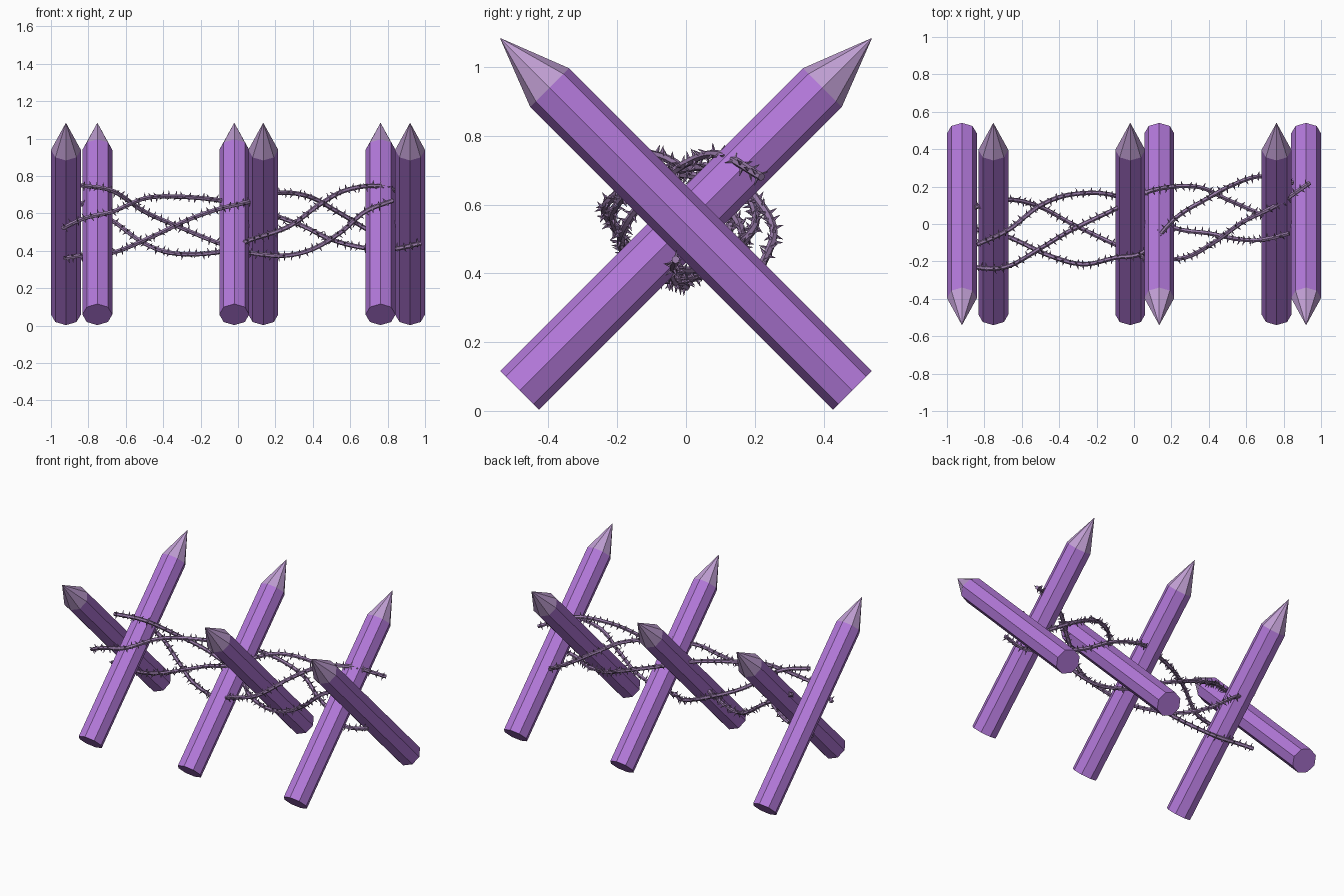
import bpy, bmesh, math, random
from mathutils import Vector, Matrix

if "Cube" in bpy.data.objects:
    bpy.data.objects.remove(bpy.data.objects["Cube"])

random.seed(4)


def material(name, color):
    m = bpy.data.materials.new(name)
    m.diffuse_color = (*color, 1)
    m.use_nodes = True
    m.node_tree.nodes["Principled BSDF"].inputs["Base Color"].default_value = m.diffuse_color
    return m


WOOD = material("purple_wood", (0.45, 0.19, 0.70))
TIP = material("pale_cut_wood", (0.52, 0.34, 0.64))
WIRE = material("dull_wire", (0.32, 0.20, 0.40))


def new_object(name, bm, mats):
    bmesh.ops.recalc_face_normals(bm, faces=bm.faces[:])
    mesh = bpy.data.meshes.new(name)
    bm.to_mesh(mesh)
    bm.free()
    for m in mats:
        mesh.materials.append(m)
    ob = bpy.data.objects.new(name, mesh)
    bpy.context.collection.objects.link(ob)
    return ob


def stake(name, x, side):
    """Octagonal stake leaning 45 degrees, pointed end on the given y side."""
    bm = bmesh.new()
    axis = Vector((0, side, 1)).normalized()
    across = Vector((0, -side, 1)).normalized()
    foot = Vector((x, -side * 0.484, 0.0595))
    rings = []
    for t in (0, 1.245):
        rings.append([bm.verts.new(foot + axis * t
                                   + Vector((0.08, 0, 0)) * math.cos(a * math.pi / 4)
                                   + across * 0.08 * math.sin(a * math.pi / 4))
                      for a in range(8)])
    point = bm.verts.new(foot + axis * 1.45)
    bm.faces.new(rings[0])
    for i in range(8):
        j = (i + 1) % 8
        bm.faces.new((rings[0][i], rings[0][j], rings[1][j], rings[1][i]))
        bm.faces.new((rings[1][i], rings[1][j], point)).material_index = 1
    return new_object(name, bm, [WOOD, TIP])


# Three crossed pairs of stakes
for label, x_front, x_back in (("left", -0.92, -0.752),
                               ("middle", 0.135, -0.02),
                               ("right", 0.92, 0.762)):
    stake(label + "_stake_pointing_front", x_front, -1)
    stake(label + "_stake_pointing_back", x_back, 1)


def smooth_path(pts, step=0.02):
    """Catmull-Rom path through the points."""
    p = [Vector(q) for q in pts]
    p = [2 * p[0] - p[1]] + p + [2 * p[-1] - p[-2]]
    out = []
    for a, b, c, d in zip(p, p[1:], p[2:], p[3:]):
        n = max(2, round((c - b).length / step))
        for i in range(n):
            t = i / n
            out.append(0.5 * (2 * b + (c - a) * t + (2 * a - 5 * b + 4 * c - d) * t * t
                              + (3 * b - a - 3 * c + d) * t ** 3))
    return out + [p[-2]]


def barbed_wire(name, pts):
    path = smooth_path(pts)
    # Wire tube
    cu = bpy.data.curves.new(name, 'CURVE')
    cu.dimensions = '3D'
    cu.bevel_depth = 0.012
    cu.bevel_resolution = 1
    cu.use_fill_caps = True
    sp = cu.splines.new('POLY')
    sp.points.add(len(path) - 1)
    for q, v in zip(sp.points, path):
        q.co = (*v, 1)
    cu.materials.append(WIRE)
    tube = bpy.data.objects.new(name, cu)
    bpy.context.collection.objects.link(tube)
    bpy.ops.object.select_all(action='DESELECT')
    tube.select_set(True)
    bpy.context.view_layer.objects.active = tube
    bpy.ops.object.convert(target='MESH')
    bpy.ops.object.shade_smooth_by_angle()
    # Barbs: small spikes radiating around the wire
    bm = bmesh.new()
    for i in range(1, len(path) - 1, 2):
        along = (path[i + 1] - path[i - 1]).normalized()
        side = along.orthogonal().normalized()
        spin = random.uniform(0, math.tau)
        for k in range(3):
            d = Matrix.Rotation(spin + k * math.tau / 3, 3, along) @ side
            d = (d + along * random.uniform(-0.35, 0.35)).normalized()
            rot = d.to_track_quat('Z', 'Y').to_matrix().to_4x4()
            bmesh.ops.create_cone(bm, cap_ends=True, segments=5, radius1=0.007,
                                  radius2=0.0005, depth=0.027,
                                  matrix=Matrix.Translation(path[i] + d * 0.019) @ rot)
    new_object(name + "_barbs", bm, [WIRE])


# Four strands winding around the crossings
barbed_wire("wire_upper", [(-0.84, -0.11, 0.75), (-0.67, -0.03, 0.72), (-0.5, 0.1, 0.61),
                           (-0.32, 0.16, 0.53), (-0.1, 0.15, 0.44), (0.07, 0.03, 0.39),
                           (0.25, -0.03, 0.375), (0.4, -0.05, 0.41), (0.55, -0.08, 0.5),
                           (0.68, -0.085, 0.61), (0.83, -0.05, 0.67)])
barbed_wire("wire_front", [(-0.94, -0.2, 0.52), (-0.82, -0.235, 0.575), (-0.67, -0.225, 0.61),
                           (-0.5, -0.13, 0.68), (-0.33, -0.03, 0.69), (-0.1, 0.08, 0.67),
                           (0.1, 0.18, 0.62), (0.33, 0.2, 0.54), (0.5, 0.13, 0.46),
                           (0.68, 0.05, 0.415), (0.83, -0.03, 0.41), (0.98, -0.03, 0.44)])
barbed_wire("wire_lower", [(-0.93, 0.0, 0.36), (-0.84, -0.03, 0.375), (-0.67, -0.07, 0.39),
                           (-0.45, -0.17, 0.48), (-0.27, -0.215, 0.565), (-0.1, -0.18, 0.625),
                           (0.05, -0.15, 0.66), (0.22, 0.03, 0.71), (0.38, 0.13, 0.69),
                           (0.53, 0.21, 0.61), (0.68, 0.255, 0.52), (0.85, 0.22, 0.42)])
barbed_wire("wire_rear", [(-0.85, 0.09, 0.66), (-0.67, 0.13, 0.56), (-0.5, 0.09, 0.44),
                          (-0.33, 0.0, 0.385), (-0.1, -0.11, 0.395), (0.07, -0.18, 0.46),
                          (0.27, -0.18, 0.53), (0.44, -0.09, 0.65), (0.58, 0.01, 0.725),
                          (0.76, 0.1, 0.745), (0.94, 0.22, 0.68)])
